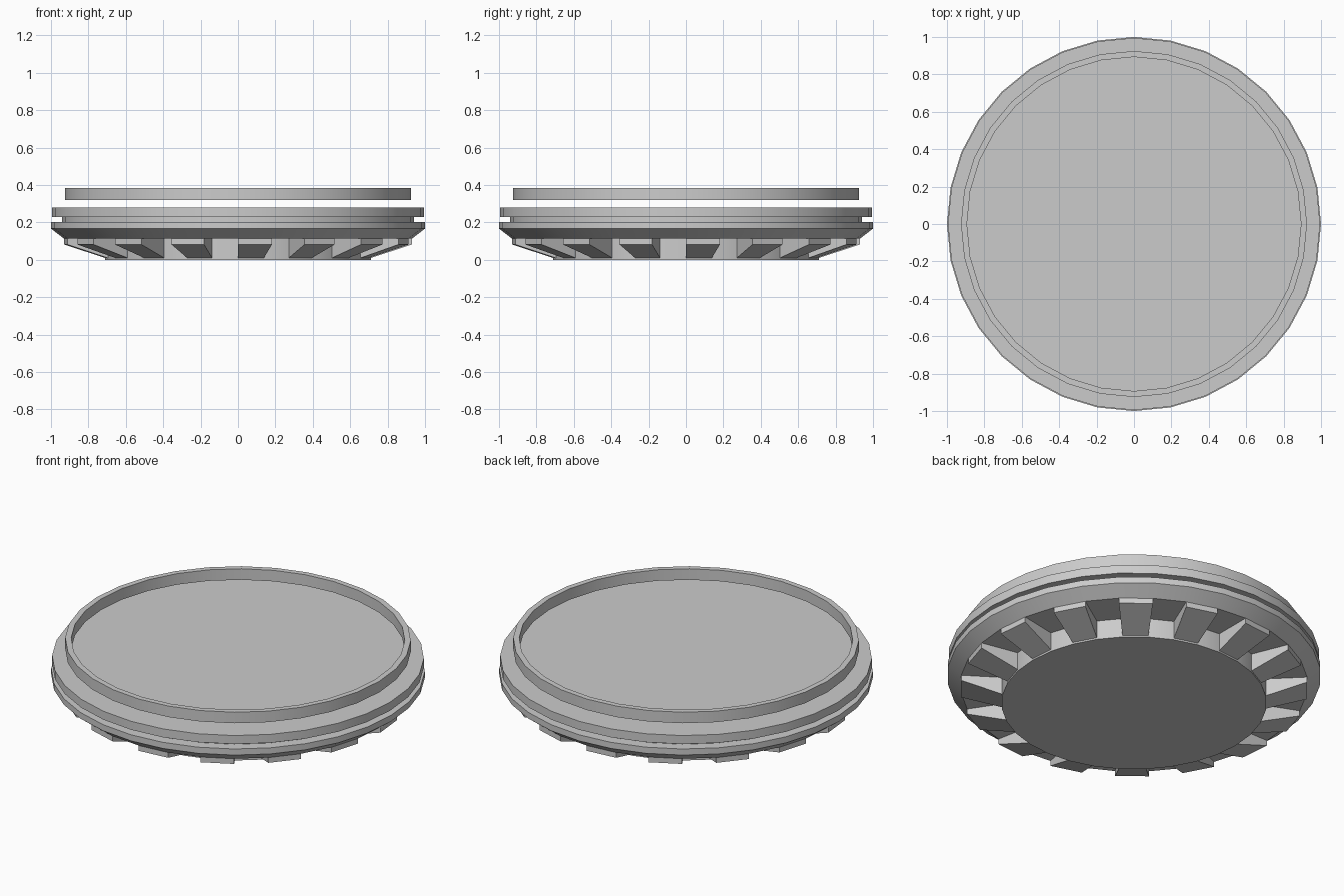
import bpy, bmesh
from math import cos, sin, pi, radians

if "Cube" in bpy.data.objects:
    bpy.data.objects.remove(bpy.data.objects["Cube"])

N = 32  # sides of every round part


def point(r, k, z):
    a = 2 * pi * k / N
    return (r * cos(a), r * sin(a), z)


def finish(name, bm, smooth=True):
    bmesh.ops.recalc_face_normals(bm, faces=bm.faces)
    mesh = bpy.data.meshes.new(name)
    bm.to_mesh(mesh)
    bm.free()
    ob = bpy.data.objects.new(name, mesh)
    bpy.context.collection.objects.link(ob)
    if smooth:
        bpy.ops.object.select_all(action='DESELECT')
        ob.select_set(True)
        bpy.context.view_layer.objects.active = ob
        bpy.ops.object.shade_smooth_by_angle(angle=radians(25))
    return ob


def lathe(name, profile, closed=False):
    """Spin an (r, z) profile; cap both ends, or join them if closed."""
    bm = bmesh.new()
    loops = [[bm.verts.new(point(r, k, z)) for k in range(N)] for r, z in profile]
    pairs = list(zip(loops, loops[1:]))
    if closed:
        pairs.append((loops[-1], loops[0]))
    else:
        bm.faces.new(loops[0])
        bm.faces.new(loops[-1])
    for a, b in pairs:
        for k in range(N):
            j = (k + 1) % N
            bm.faces.new((a[k], a[j], b[j], b[k]))
    return finish(name, bm)


# Body: base drum, flared collar, groove and top lip
lathe("body", [(0.71, 0), (0.71, 0.113), (0.93, 0.113), (1.0, 0.167), (1.0, 0.203),
               (0.94, 0.203), (0.94, 0.23), (0.995, 0.23), (0.995, 0.28)])

# Sloped teeth around the underside, one on every other segment
bm = bmesh.new()
section = [(0.71, 0.01), (0.93, 0.082), (0.93, 0.113), (0.71, 0.113)]
for k in range(0, N, 2):
    a = [bm.verts.new(point(r, k, z)) for r, z in section]
    b = [bm.verts.new(point(r, k + 1, z)) for r, z in section]
    bm.faces.new(a)
    bm.faces.new(b)
    for i in range(4):
        j = (i + 1) % 4
        bm.faces.new((a[i], a[j], b[j], b[i]))
finish("underside_teeth", bm, smooth=False)

# Raised rim floating above the lip
lathe("floating_rim", [(0.925, 0.32), (0.925, 0.385), (0.893, 0.385), (0.893, 0.32)],
      closed=True)
